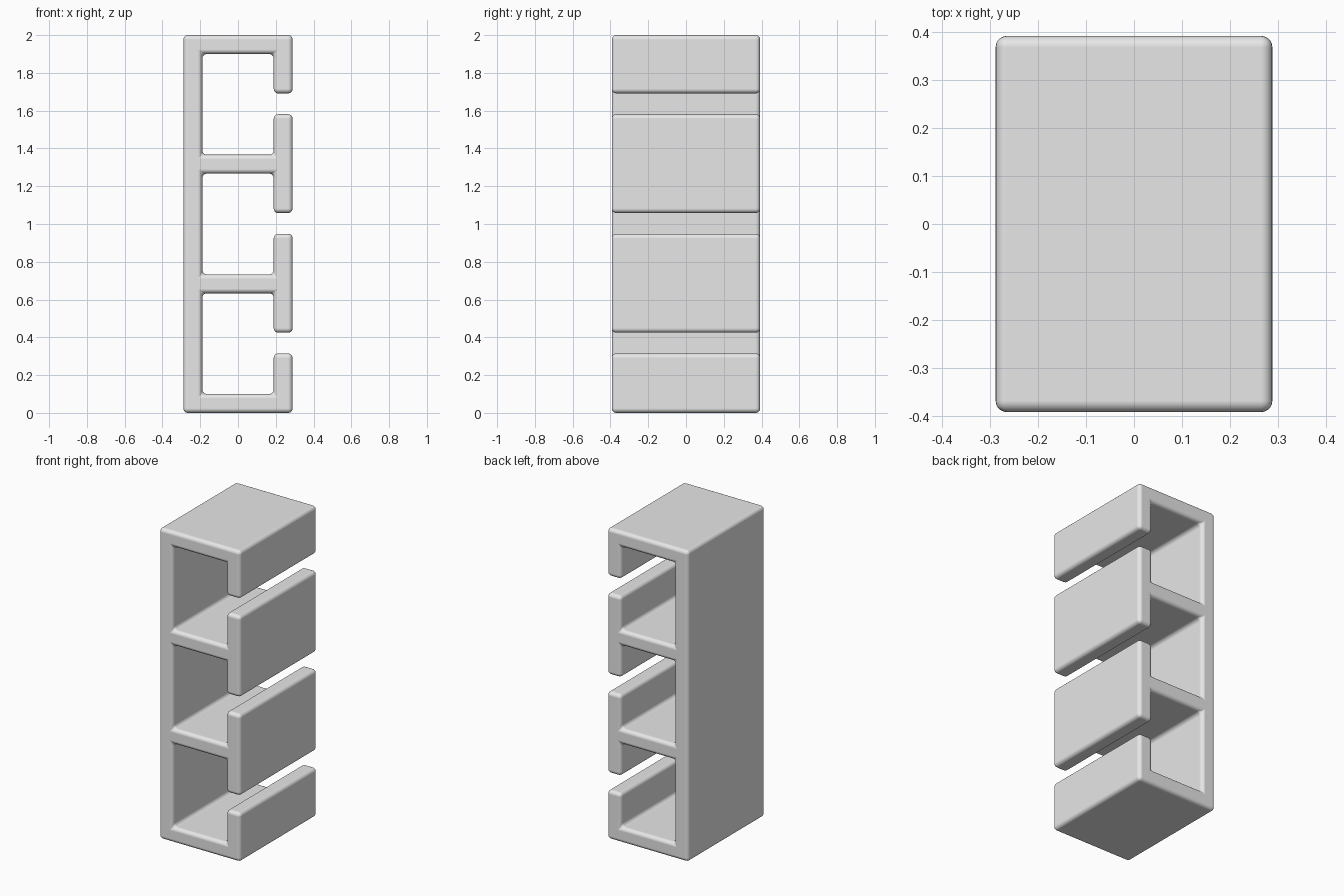
import bpy
import bmesh

cube = bpy.data.objects.get("Cube")
if cube:
    bpy.data.objects.remove(cube, do_unlink=True)

# Main dimensions
HALF_W, HALF_D, HEIGHT = 0.289, 0.393, 2.0
WALL, BAYS = 0.1, 3
ROUND = 0.024
SLOT = 0.11
pitch = (HEIGHT - WALL) / BAYS
inner_left, inner_right = -HALF_W + WALL, HALF_W - WALL

# Cross-section: outer wall, then each bay with its slot in the left side
profile = [(HALF_W, HEIGHT), (-HALF_W, HEIGHT), (-HALF_W, 0), (HALF_W, 0)]
for bay in range(BAYS):
    floor = WALL + bay * pitch
    ceiling = floor + pitch - WALL
    middle = (floor + ceiling) / 2 + 0.003
    low, high = middle - SLOT / 2, middle + SLOT / 2
    profile += [(HALF_W, low), (inner_right, low), (inner_right, floor),
                (inner_left, floor), (inner_left, ceiling),
                (inner_right, ceiling), (inner_right, high), (HALF_W, high)]

# Extrude the cross-section from front to back
bm = bmesh.new()
front = bm.faces.new([bm.verts.new((x, -HALF_D, z)) for x, z in profile])
extruded = bmesh.ops.extrude_face_region(bm, geom=[front], use_keep_orig=True)
back_verts = [v for v in extruded["geom"] if isinstance(v, bmesh.types.BMVert)]
bmesh.ops.translate(bm, verts=back_verts, vec=(0, 2 * HALF_D, 0))
bmesh.ops.recalc_face_normals(bm, faces=bm.faces)
mesh = bpy.data.meshes.new("slotted_holder")
bm.to_mesh(mesh)
bm.free()

holder = bpy.data.objects.new("slotted_holder", mesh)
bpy.context.collection.objects.link(holder)
mesh.shade_smooth()

# Rounded edges with flat main faces
bevel = holder.modifiers.new("rounded_edges", "BEVEL")
bevel.width = ROUND
bevel.segments = 5
bevel.limit_method = "ANGLE"
bevel.harden_normals = True

# Plain grey plastic
grey = bpy.data.materials.new("light_grey")
grey.use_nodes = True
colour = (0.8, 0.8, 0.8, 1)
grey.diffuse_color = colour
grey.node_tree.nodes["Principled BSDF"].inputs["Base Color"].default_value = colour
mesh.materials.append(grey)
